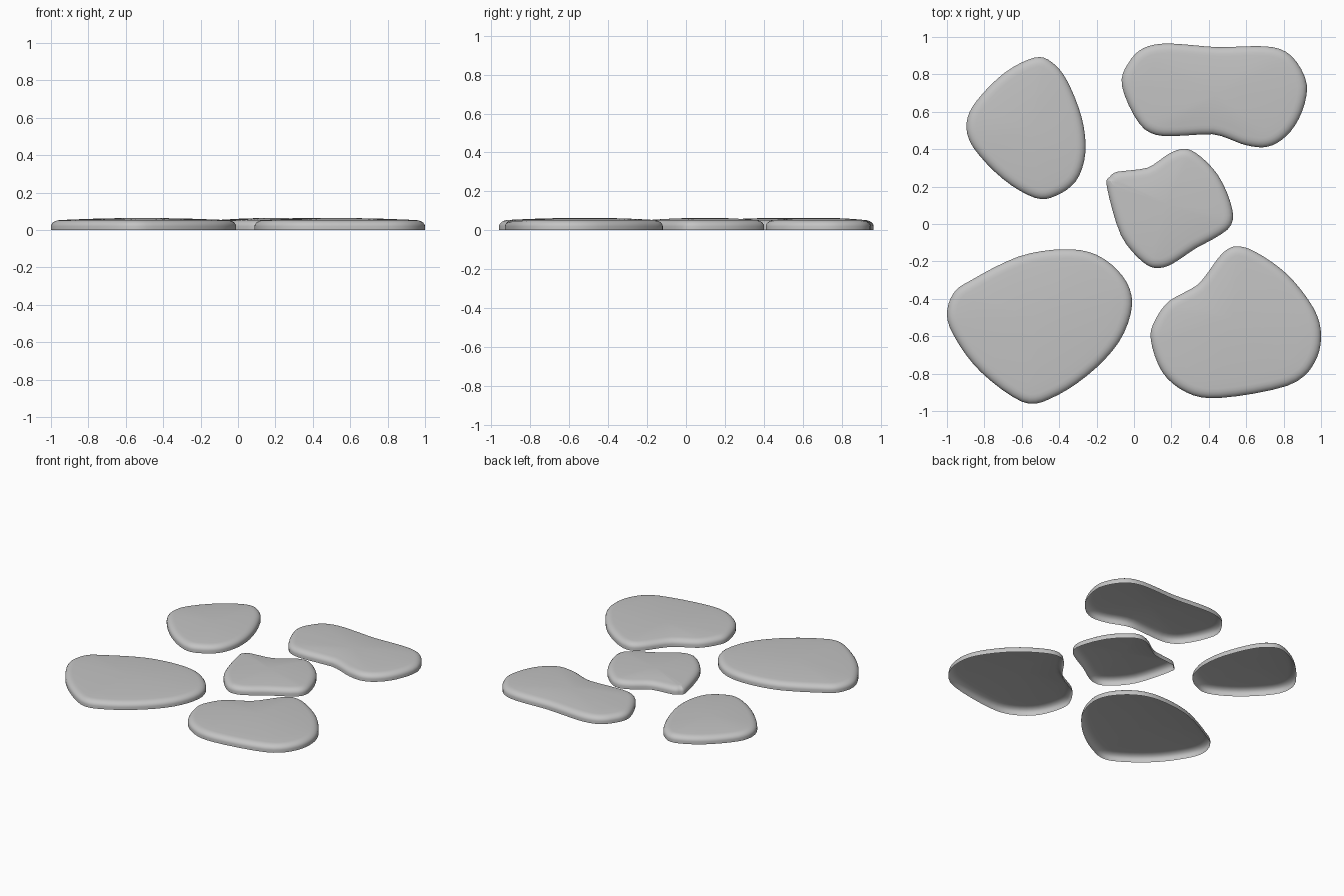
import bpy
import bmesh
from math import sin, cos, pi
from mathutils import Vector

cube = bpy.data.objects.get("Cube")
if cube:
    bpy.data.objects.remove(cube, do_unlink=True)

# One stone grey for everything
grey = bpy.data.materials.new("stone_grey")
grey.use_nodes = True
colour = (0.55, 0.55, 0.55, 1)
grey.diffuse_color = colour
grey.node_tree.nodes["Principled BSDF"].inputs["Base Color"].default_value = colour

# Shared heights and rim width of the stones
RIM_WIDTH = 0.05
SIDE_HEIGHT = 0.02
RIM_HEIGHT = 0.053
TOP_HEIGHT = 0.064
RIM_STEPS = 5


def refine(points):
    """Add one curved midpoint between neighbours of a closed outline."""
    count = len(points)
    outline = []
    for i, start in enumerate(points):
        end = points[(i + 1) % count]
        before = points[i - 1]
        after = points[(i + 2) % count]
        outline += [start, ((start + end) * 9 - before - after) / 16]
    return outline


def inward(points, i):
    """Unit vector pointing into a clockwise outline at one corner."""
    along = points[(i + 1) % len(points)] - points[i - 1]
    return Vector((along.y, -along.x, 0)).normalized()


def make_stone(name, corners):
    points = refine(refine([Vector((x, y, 0)) for x, y in corners]))
    count = len(points)
    centre = sum(points, Vector()) / count
    bm = bmesh.new()

    def add_ring(offset, pull, z):
        ring = []
        for i, point in enumerate(points):
            position = (point + inward(points, i) * offset).lerp(centre, pull)
            position.z = z
            ring.append(bm.verts.new(position))
        return ring

    # Upright side, then a rounded rim
    rings = [add_ring(0, 0, 0)]
    for step in range(RIM_STEPS + 1):
        angle = pi / 2 * step / RIM_STEPS
        height = SIDE_HEIGHT + (RIM_HEIGHT - SIDE_HEIGHT) * sin(angle)
        rings.append(add_ring(RIM_WIDTH * (1 - cos(angle)), 0, height))

    # Gently domed crown
    for pull in (0.15, 0.4, 0.7):
        rise = (TOP_HEIGHT - RIM_HEIGHT) * (1 - (1 - pull) ** 2)
        rings.append(add_ring(RIM_WIDTH, pull, RIM_HEIGHT + rise))
    peak = bm.verts.new((centre.x, centre.y, TOP_HEIGHT))

    # Skin the rings as a shell that is open underneath
    for i in range(count):
        j = (i + 1) % count
        for low, high in zip(rings, rings[1:]):
            bm.faces.new((high[i], high[j], low[j], low[i]))
        bm.faces.new((peak, rings[-1][j], rings[-1][i]))

    mesh = bpy.data.meshes.new(name)
    bm.to_mesh(mesh)
    bm.free()
    mesh.materials.append(grey)
    stone = bpy.data.objects.new(name, mesh)
    bpy.context.collection.objects.link(stone)
    stone.select_set(True)
    bpy.context.view_layer.objects.active = stone


bpy.ops.object.select_all(action="DESELECT")

# Egg-shaped stone at the back
make_stone("back_right_stone", [
    (-.53, .89), (-.44, .865), (-.36, .77), (-.28, .57), (-.26, .38),
    (-.31, .23), (-.42, .15), (-.53, .14), (-.7, .24), (-.86, .41),
    (-.895, .54), (-.84, .66), (-.69, .81)])

# Long bean-shaped stone at the back
make_stone("back_left_stone", [
    (-.065, .74), (-.03, .86), (.05, .94), (.19, .965), (.45, .945),
    (.7, .95), (.84, .9), (.925, .74), (.88, .56), (.79, .45),
    (.69, .41), (.57, .43), (.42, .48), (.16, .47), (.03, .535)])

# Small stone with two hollows in the middle
make_stone("middle_stone", [
    (-.145, .2), (-.13, .25), (-.085, .28), (.07, .3), (.17, .365),
    (.25, .4), (.33, .38), (.45, .26), (.525, .08), (.5, -.03),
    (.33, -.13), (.21, -.21), (.13, -.235), (.05, -.205), (-.07, -.06)])

# Large rounded triangle at the front
make_stone("front_right_stone", [
    (-1, -.49), (-.965, -.37), (-.87, -.3), (-.62, -.175), (-.38, -.135),
    (-.2, -.165), (-.06, -.28), (-.01, -.43), (-.08, -.63), (-.25, -.81),
    (-.45, -.935), (-.6, -.95), (-.82, -.79), (-.95, -.62)])

# Large stone with one hollow at the front
make_stone("front_left_stone", [
    (.09, -.62), (.11, -.52), (.19, -.41), (.34, -.325), (.44, -.195),
    (.5, -.135), (.565, -.12), (.66, -.155), (.82, -.27), (.96, -.45),
    (1, -.6), (.96, -.75), (.82, -.865), (.46, -.93), (.28, -.9), (.15, -.79)])

bpy.ops.object.shade_smooth_by_angle(angle=0.9)
